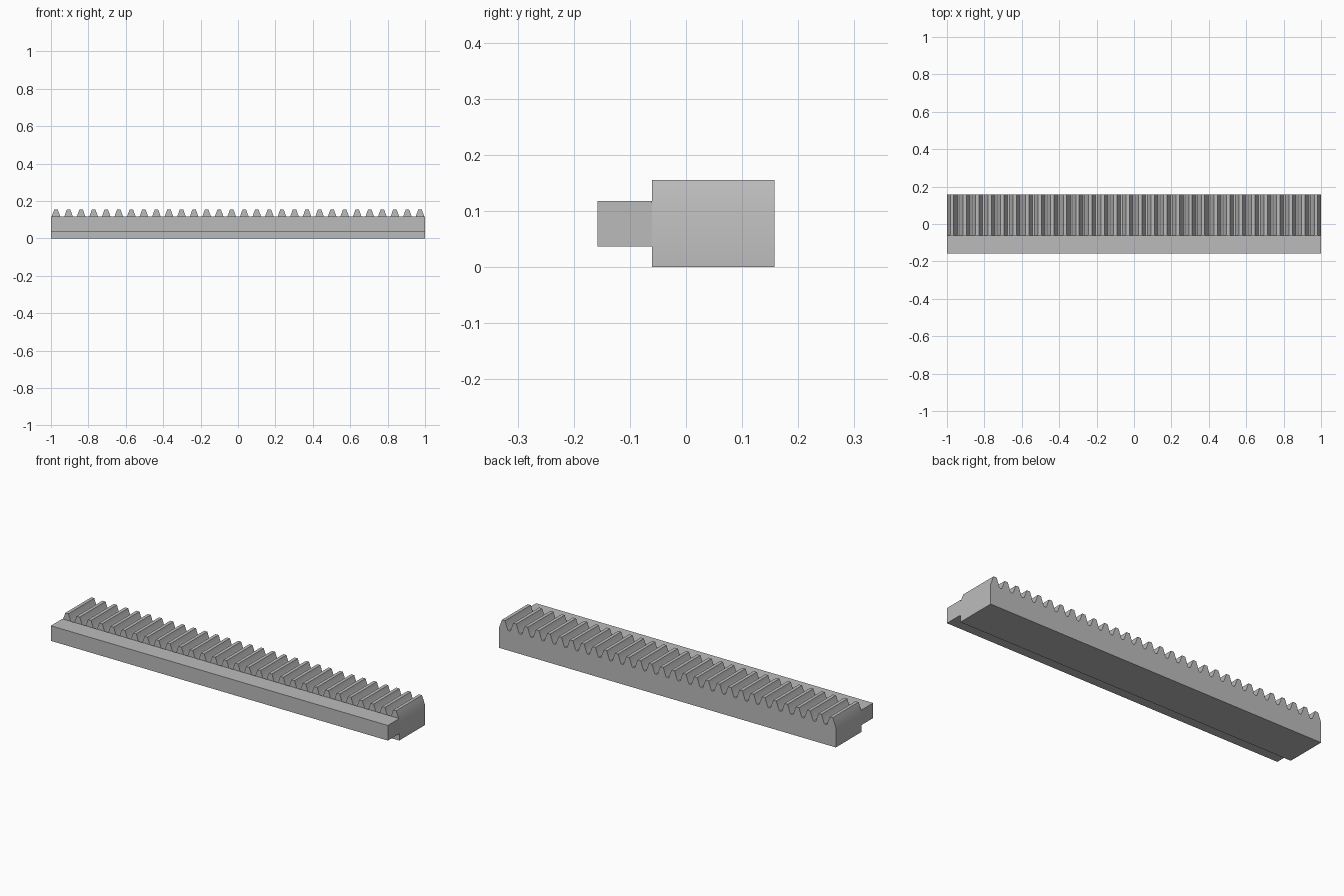
import bpy
import bmesh
import math

cube = bpy.data.objects.get("Cube")
if cube:
    bpy.data.objects.remove(cube, do_unlink=True)

# Dimensions of the rack
HALF = 1.0
FRONT, STEP, BACK = -0.158, -0.061, 0.158
RAIL_LOW, RAIL_HIGH = 0.037, 0.118
TOP = 0.155
TEETH = 30
PITCH = 0.0671
MODULE = PITCH / math.pi
ROOT = TOP - 2.25 * MODULE
SLOPE = math.tan(math.radians(20))

# Plain grey steel
steel = bpy.data.materials.new("grey_steel")
steel.use_nodes = True
GREY = (0.5, 0.5, 0.5, 1)
steel.diffuse_color = GREY
steel.node_tree.nodes["Principled BSDF"].inputs["Base Color"].default_value = GREY


def extrude_profile(name, profile, y0, y1):
    """Extrude an x-z outline from y0 to y1."""
    bm = bmesh.new()
    face = bm.faces.new([bm.verts.new((x, y0, z)) for x, z in profile])
    result = bmesh.ops.extrude_face_region(bm, geom=[face])
    moved = [v for v in result["geom"] if isinstance(v, bmesh.types.BMVert)]
    bmesh.ops.translate(bm, vec=(0, y1 - y0, 0), verts=moved)
    bmesh.ops.recalc_face_normals(bm, faces=bm.faces)
    mesh = bpy.data.meshes.new(name)
    bm.to_mesh(mesh)
    bm.free()
    mesh.materials.append(steel)
    obj = bpy.data.objects.new(name, mesh)
    bpy.context.collection.objects.link(obj)
    return obj


# One straight-flanked tooth, as half width and height, with a small root fillet
def half_width(z):
    return PITCH / 4 + (TOP - MODULE - z) * SLOPE


FILLET = 0.004
flank = [(half_width(ROOT) + 0.002, ROOT),
         (half_width(ROOT + FILLET), ROOT + FILLET),
         (half_width(TOP), TOP)]

# Toothed body: the outer flanks of the end teeth run into the end faces
outline = [(-HALF, 0)]
for i in range(TEETH):
    centre = (i - (TEETH - 1) / 2) * PITCH
    left = [(centre - w, z) for w, z in flank]
    right = [(centre + w, z) for w, z in reversed(flank)]
    if i == 0:
        left[:2] = [(-HALF, ROOT)]
    if i == TEETH - 1:
        right[1:] = [(HALF, ROOT)]
    outline += left + right
outline.append((HALF, 0))
body = extrude_profile("toothed_body", outline, STEP, BACK)

# Plain guide rail along the front
rail = extrude_profile("guide_rail",
                       [(-HALF, RAIL_LOW), (-HALF, RAIL_HIGH),
                        (HALF, RAIL_HIGH), (HALF, RAIL_LOW)], FRONT, STEP)

# Soft shading across shallow angles only
for obj in (body, rail):
    bpy.ops.object.select_all(action="DESELECT")
    obj.select_set(True)
    bpy.context.view_layer.objects.active = obj
    bpy.ops.object.shade_smooth_by_angle(angle=math.radians(30))
